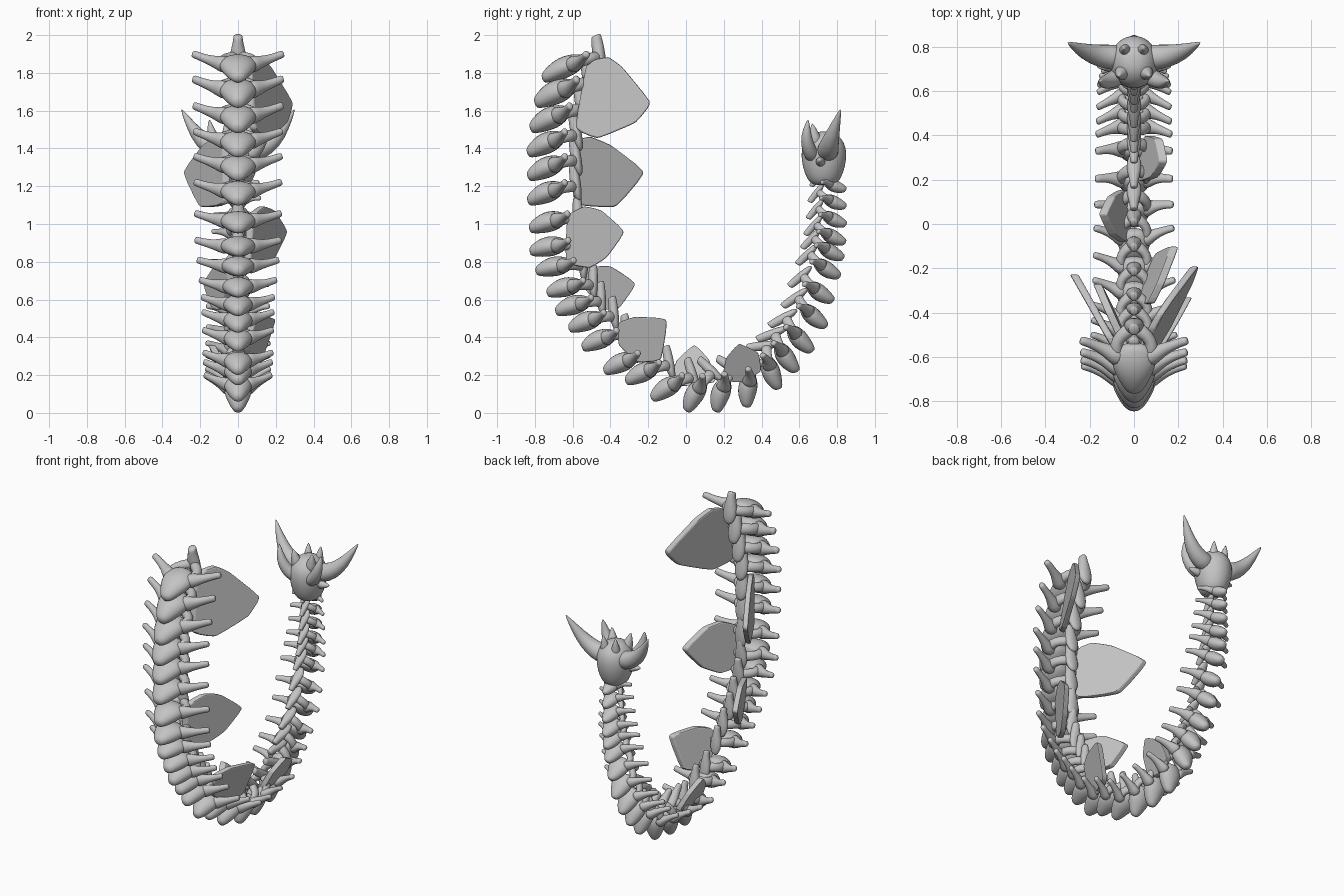
import bpy, bmesh, math
from mathutils import Vector

if "Cube" in bpy.data.objects:
    bpy.data.objects.remove(bpy.data.objects["Cube"])

bone = bpy.data.materials.new("bone_grey")
bone.diffuse_color = (0.55, 0.55, 0.55, 1)
bone.use_nodes = True
bone.node_tree.nodes["Principled BSDF"].inputs["Base Color"].default_value = bone.diffuse_color


def lerp_table(table, x):
    """Linear interpolation in a short (x, value) table."""
    for (x0, v0), (x1, v1) in zip(table, table[1:]):
        if x <= x1:
            return v0 + (v1 - v0) * (x - x0) / (x1 - x0)
    return table[-1][1]


def loft(bm, sections, n=12):
    """Skin of elliptical rings; each section is (centre, half axis u, half axis v)."""
    rings = []
    for c, u, v in sections:
        rings.append([bm.verts.new(Vector(c) + Vector(u) * math.cos(a) + Vector(v) * math.sin(a))
                      for a in (2 * math.pi * i / n for i in range(n))])
    for r0, r1 in zip(rings, rings[1:]):
        for i in range(n):
            j = (i + 1) % n
            bm.faces.new((r0[i], r0[j], r1[j], r1[i]))
    bm.faces.new(rings[0][::-1])
    bm.faces.new(rings[-1])


def tube(bm, pts, radii, ref=(0, 1, 0)):
    """Tapered round tube along points."""
    pts = [Vector(p) for p in pts]
    secs = []
    for i, p in enumerate(pts):
        d = (pts[min(i + 1, len(pts) - 1)] - pts[max(i - 1, 0)]).normalized()
        u = d.cross(Vector(ref)).normalized()
        secs.append((p, u * radii[i], d.cross(u) * radii[i]))
    loft(bm, secs)


def to_mesh(bm, name, smooth=True):
    bmesh.ops.recalc_face_normals(bm, faces=bm.faces)
    me = bpy.data.meshes.new(name)
    bm.to_mesh(me)
    bm.free()
    me.materials.append(bone)
    for p in me.polygons:
        p.use_smooth = smooth
    return me


def add_object(name, me, subsurf=1):
    ob = bpy.data.objects.new(name, me)
    bpy.context.collection.objects.link(ob)
    if subsurf:
        m = ob.modifiers.new("smooth", "SUBSURF")
        m.levels = m.render_levels = subsurf
    return ob


# Vertebra, local axes: x sideways, y inward, z towards the base of the tail
bm = bmesh.new()
body = [(-.157, .022, .02, -.012), (-.135, .045, .034, -.008), (-.10, .066, .046, -.004),
        (-.06, .086, .056, 0), (-.01, .105, .06, 0), (.035, .1, .052, 0), (.07, .075, .038, 0),
        (.09, .045, .025, 0)]
loft(bm, [((0, y, z), (w, 0, 0), (0, 0, h)) for y, w, h, z in body])
for s in (-1, 1):
    # side process, broad at the root
    tube(bm, [(s * .05, .01, -.005), (s * .10, .042, -.003), (s * .14, .066, 0), (s * .19, .092, .008),
              (s * .225, .108, .016), (s * .244, .115, .02)], [.054, .04, .028, .022, .021, .019])
    # half of the arch
    tube(bm, [(s * .07, .03, 0), (s * .085, .08, -.005), (s * .06, .125, -.012), (0, .165, -.02)],
         [.036, .03, .03, .038], ref=(0, 0, 1))
# spinous process
loft(bm, [((0, .155, -.11), (.02, 0, 0), (0, .014, 0)), ((0, .163, -.06), (.05, 0, 0), (0, .03, 0)),
          ((0, .172, 0), (.045, 0, 0), (0, .038, 0)), ((0, .186, .05), (.028, 0, 0), (0, .033, 0)),
          ((0, .193, .083), (.026, 0, 0), (0, .03, 0)), ((0, .197, .093), (.022, 0, 0), (0, .024, 0))])
vertebra = to_mesh(bm, "vertebra")

# Outer tip (y, z) of every vertebra, from the base to the end of the tail
tips = [(-.76, 1.78), (-.80, 1.65), (-.825, 1.515), (-.84, 1.385), (-.838, 1.26), (-.838, 1.13),
        (-.828, .985), (-.825, .865), (-.793, .76), (-.735, .645), (-.69, .545), (-.62, .455),
        (-.55, .355), (-.435, .23), (-.32, .175), (-.185, .085), (-.005, .017), (.15, .012),
        (.31, .035), (.48, .125), (.577, .215), (.66, .32), (.735, .45), (.772, .585), (.808, .715),
        (.828, .812), (.838, .895), (.842, .99), (.842, 1.085), (.842, 1.175)]
tilt = [(1, 23), (4, 23), (6, 20), (8, 9), (9, 9), (12, 18), (15, 23), (16, 30), (17, 58), (18, 70),
        (19, 80), (20, 108), (21, 122), (22, 130), (24, 142), (27, 150), (30, 155)]
depth = [(1, 1), (4, .86), (10, .77), (18, .77), (22, .72), (30, .5)]
width = [(1, 1), (8, .94), (11, .8), (18, .72), (24, .68), (30, .46)]
for i, (y, z) in enumerate(tips, 1):
    a, d = math.radians(lerp_table(tilt, i)), lerp_table(depth, i)
    ob = add_object(f"vertebra_{i:02d}", vertebra)
    ob.location = (0, y + .15 * d * math.cos(a), z + .15 * d * math.sin(a))
    ob.rotation_euler = (a, 0, 0)
    ob.scale = (lerp_table(width, i), d, d * (1 if i == 1 else 1.18))


def plate(name, outline, base, tip, x0, x1, twist=0):
    """Leaning leaf-shaped plate from a (y, z) outline; x grows from base to tip."""
    pts = [Vector(p) for p in outline]
    for cut in (.1, .25):
        pts = [a.lerp(b, t) for a, b in zip(pts, pts[1:] + pts[:1]) for t in (cut, 1 - cut)]
    base, tip = Vector(base), Vector(tip)
    axis = tip - base
    bm = bmesh.new()
    sides = []
    for off in (-.019, .019):
        sides.append([])
        for p in pts:
            t = (p - base).dot(axis) / axis.length_squared
            x = x0 + (x1 - x0) * t + twist * (tip.y - p.y) + off
            sides[-1].append(bm.verts.new((x, p.x, p.y)))
        bm.faces.new(sides[-1])
    for i in range(len(pts)):
        j = (i + 1) % len(pts)
        bm.faces.new((sides[0][i], sides[0][j], sides[1][j], sides[1][i]))
    ob = add_object(name, to_mesh(bm, name, False), 0)
    b = ob.modifiers.new("round", "BEVEL")
    b.width, b.segments = .009, 2


# Back plates, alternating right and left
plate("plate_1", [(-.53, 1.84), (-.47, 1.875), (-.41, 1.885), (-.34, 1.835), (-.18, 1.64), (-.265, 1.535),
                  (-.47, 1.45), (-.59, 1.50)], (-.57, 1.68), (-.18, 1.64), .06, .28, .1)
plate("plate_2", [(-.59, 1.44), (-.51, 1.465), (-.40, 1.42), (-.21, 1.275), (-.37, 1.085),
                  (-.60, 1.10)], (-.58, 1.28), (-.21, 1.28), -.07, -.28)
plate("plate_3", [(-.63, 1.05), (-.54, 1.095), (-.45, 1.075), (-.32, .96), (-.42, .82), (-.51, .765),
                  (-.64, .79)], (-.63, .93), (-.32, .96), .06, .25)
plate("plate_4", [(-.56, .77), (-.40, .78), (-.26, .685), (-.355, .55), (-.44, .545), (-.54, .66)],
      (-.52, .66), (-.26, .68), -.05, -.17)
plate("plate_5", [(-.36, .48), (-.27, .51), (-.095, .50), (-.13, .275), (-.26, .265), (-.36, .36)],
      (-.32, .33), (-.1, .48), .05, .18)
plate("plate_6", [(-.085, .18), (-.05, .28), (.045, .365), (.125, .28), (.16, .16), (-.02, .14)],
      (.03, .15), (.045, .36), -.035, -.14)
plate("plate_7", [(.19, .17), (.21, .29), (.28, .37), (.385, .32), (.40, .22), (.3, .16)],
      (.28, .17), (.29, .36), .035, .13)

# Club at the end of the tail
bm = bmesh.new()
club = [(1.205, .05), (1.22, .075), (1.25, .095), (1.30, .113), (1.36, .122), (1.41, .117),
        (1.45, .097), (1.48, .06), (1.49, .025)]
loft(bm, [((0, .73, z), (r * .92, 0, 0), (0, r, 0)) for z, r in club], 20)
add_object("tail_club", to_mesh(bm, "tail_club"))

# Horns on the club, each pair mirrored: path and radii
horns = {
    "large_horn": ([(.05, .75, 1.38), (.12, .752, 1.395), (.19, .765, 1.44), (.25, .79, 1.52),
                    (.302, .82, 1.612)], [.064, .058, .047, .028, .003]),
    "front_horn": ([(.04, .68, 1.35), (.09, .655, 1.38), (.125, .638, 1.44), (.145, .638, 1.5),
                    (.152, .647, 1.555)], [.044, .04, .034, .022, .003]),
    "top_horn": ([(.045, .69, 1.41), (.056, .68, 1.46), (.07, .668, 1.535)], [.04, .036, .003]),
    "rear_horn": ([(.035, .775, 1.41), (.04, .785, 1.46), (.045, .795, 1.535)], [.034, .03, .003]),
    "side_stud": ([(.08, .715, 1.33), (.12, .71, 1.33), (.17, .708, 1.34)], [.03, .026, .004]),
}
for name, (path, radii) in horns.items():
    for s, side in ((1, "right"), (-1, "left")):
        bm = bmesh.new()
        tube(bm, [(s * x, y, z) for x, y, z in path], radii)
        add_object(f"{name}_{side}", to_mesh(bm, name))
